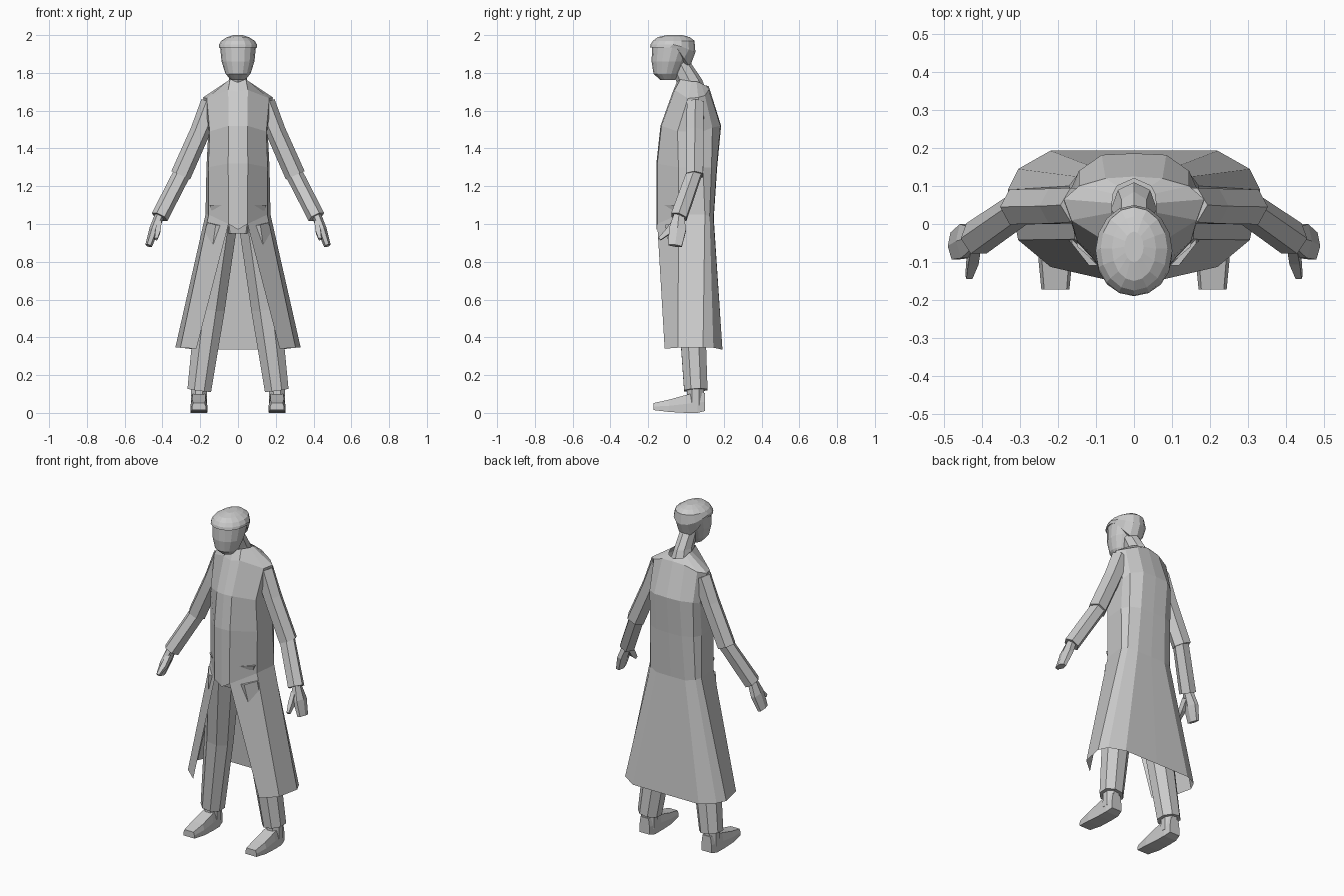
import bpy, bmesh, math
from mathutils import Vector

grey = bpy.data.materials.new("plain grey")
grey.diffuse_color = (0.6, 0.6, 0.6, 1)


def loft(name, rings, closed=True, caps=True, mirror=False, skip=()):
    """Skin a list of equal-length point rings; skip holds (ring, column) holes."""
    bm = bmesh.new()
    vs = [[bm.verts.new(p) for p in r] for r in rings]
    n = len(rings[0])
    for i in range(len(vs) - 1):
        for j in range(n if closed else n - 1):
            if (i, j) not in skip:
                k = (j + 1) % n
                bm.faces.new((vs[i][j], vs[i][k], vs[i + 1][k], vs[i + 1][j]))
    if caps:
        bm.faces.new(vs[0])
        bm.faces.new(vs[-1])
    bmesh.ops.delete(bm, geom=[v for v in bm.verts if not v.link_faces], context='VERTS')
    bmesh.ops.recalc_face_normals(bm, faces=bm.faces)
    me = bpy.data.meshes.new(name)
    bm.to_mesh(me)
    bm.free()
    me.materials.append(grey)
    ob = bpy.data.objects.new(name, me)
    bpy.context.collection.objects.link(ob)
    if mirror:
        m = ob.modifiers.new("mirror", 'MIRROR')
        m.merge_threshold = 0.001
    return ob


def tube(name, path, radii, n=8, mirror=True):
    """Tube along a path; radii are (half depth in y, half width)."""
    pts = [Vector(p) for p in path]
    rings = []
    for i, p in enumerate(pts):
        d = (pts[min(i + 1, len(pts) - 1)] - pts[max(i - 1, 0)]).normalized()
        u = Vector((0, 1, 0))
        u = (u - d * u.dot(d)).normalized()
        v = d.cross(u)
        k = 1 / math.cos(math.pi / n)
        rings.append([p + u * radii[i][0] * k * math.cos(2 * math.pi * (j + .5) / n)
                      + v * radii[i][1] * k * math.sin(2 * math.pi * (j + .5) / n)
                      for j in range(n)])
    return loft(name, rings, mirror=mirror)


def oval(yf, yb, rx, z, n=16):
    """Horizontal oval from front yf to back yb; z is a number or a rule of y."""
    out = []
    for j in range(n):
        a = 2 * math.pi * j / n
        y = (yf + yb) / 2 - (yb - yf) / 2 * math.cos(a)
        out.append((rx * math.sin(a), y, z(y) if callable(z) else z))
    return out


# Long coat: half rings from front centre to back centre, hem upwards
coat = [
    [(0, -.11, .34), (.22, -.113, .34), (.305, -.042, .345), (.332, .09, .345),
     (.305, .145, .345), (.22, .193, .335), (0, .193, .335)],
    [(0, -.155, .97), (.05, -.152, 1.0), (.155, -.04, 1.05), (.172, .10, 1.05),
     (.15, .125, 1.04), (.095, .145, 1.03), (0, .147, 1.03)],
    [(0, -.157, 1.32), (.052, -.152, 1.32), (.157, -.04, 1.3), (.167, .09, 1.3),
     (.145, .135, 1.3), (.085, .162, 1.3), (0, .165, 1.3)],
    [(0, -.135, 1.52), (.05, -.13, 1.52), (.15, -.045, 1.49), (.157, .09, 1.49),
     (.145, .14, 1.51), (.085, .182, 1.52), (0, .186, 1.52)],
    [(0, -.07, 1.70), (.052, -.06, 1.71), (.165, .01, 1.665), (.185, .065, 1.67),
     (.145, .10, 1.68), (.075, .12, 1.71), (0, .125, 1.715)],
    [(0, -.045, 1.76), (.042, -.03, 1.765), (.058, .03, 1.755), (.058, .055, 1.755),
     (.055, .08, 1.745), (.045, .10, 1.735), (0, .12, 1.73)],
]
loft("long_coat", coat, closed=False, caps=False, mirror=True, skip={(0, 0)})

# Sleeves, forearms, hands
tube("upper_sleeve", [(.14, .05, 1.64), (.2, .047, 1.49), (.303, .045, 1.258)],
     [(.045, .05), (.046, .046), (.046, .047)], 6)
tube("lower_sleeve", [(.285, .052, 1.29), (.415, -.038, 1.037)],
     [(.038, .04), (.042, .04)], 6)
tube("hand", [(.41, -.035, 1.06), (.445, -.045, .97), (.473, -.058, .885)],
     [(.024, .022), (.045, .022), (.036, .016)], 6)
tube("thumb", [(.418, -.055, 1.01), (.425, -.095, .96), (.435, -.14, .92)],
     [(.018, .013), (.016, .014), (.008, .008)], 4)

# Trousers, with a hip block joining the legs
tube("trouser_leg", [(.205, .052, .12), (.148, .03, .55), (.084, -.01, 1.0)],
     [(.062, .063), (.07, .078), (.1, .08)], 8)
tube("trouser_hips", [(0, -.005, .95), (0, -.005, 1.1)],
     [(.1, .1), (.13, .15)], 8, mirror=False)

# Ankles and shoes
tube("ankle", [(.207, .05, .04), (.207, .052, .15)], [(.045, .043), (.045, .043)], 8)
shoe = [(.10, .033, .01, .105), (.06, .042, 0, .11), (0, .043, 0, .095),
        (-.09, .045, .005, .07), (-.172, .037, .015, .052)]
loft("shoe", [[(.207 - h, y, lo), (.207 + h, y, lo), (.207 + h, y, (lo + hi) / 2),
               (.207 + h * .8, y, hi), (.207 - h * .8, y, hi), (.207 - h, y, (lo + hi) / 2)]
              for y, h, lo, hi in shoe], mirror=True)

# Neck, face and cap
loft("neck", [oval(-.03, .11, .06, 1.70, 8), oval(-.055, .085, .047, 1.765, 8),
              oval(-.09, .02, .045, 1.86, 8)])
loft("face", [oval(-.135, -.06, .036, 1.762), oval(-.172, -.035, .066, 1.795),
              oval(-.182, 0, .087, 1.86), oval(-.18, .035, .095, 1.94)])
loft("cap", [oval(-.178, 0, .09, lambda y: 1.937 if y < -.05 else 1.937 - (y + .05) * 2.1),
             oval(-.19, .02, .1, lambda y: 1.935 if y < -.05 else 1.935 - (y + .05) * 1.5),
             oval(-.188, .05, .101, lambda y: 1.95 if y < -.05 else 1.95 - (y + .05) * .4),
             oval(-.175, .045, .088, 1.97), oval(-.15, .02, .058, 1.989),
             oval(-.1, -.02, .025, 2.0)])
